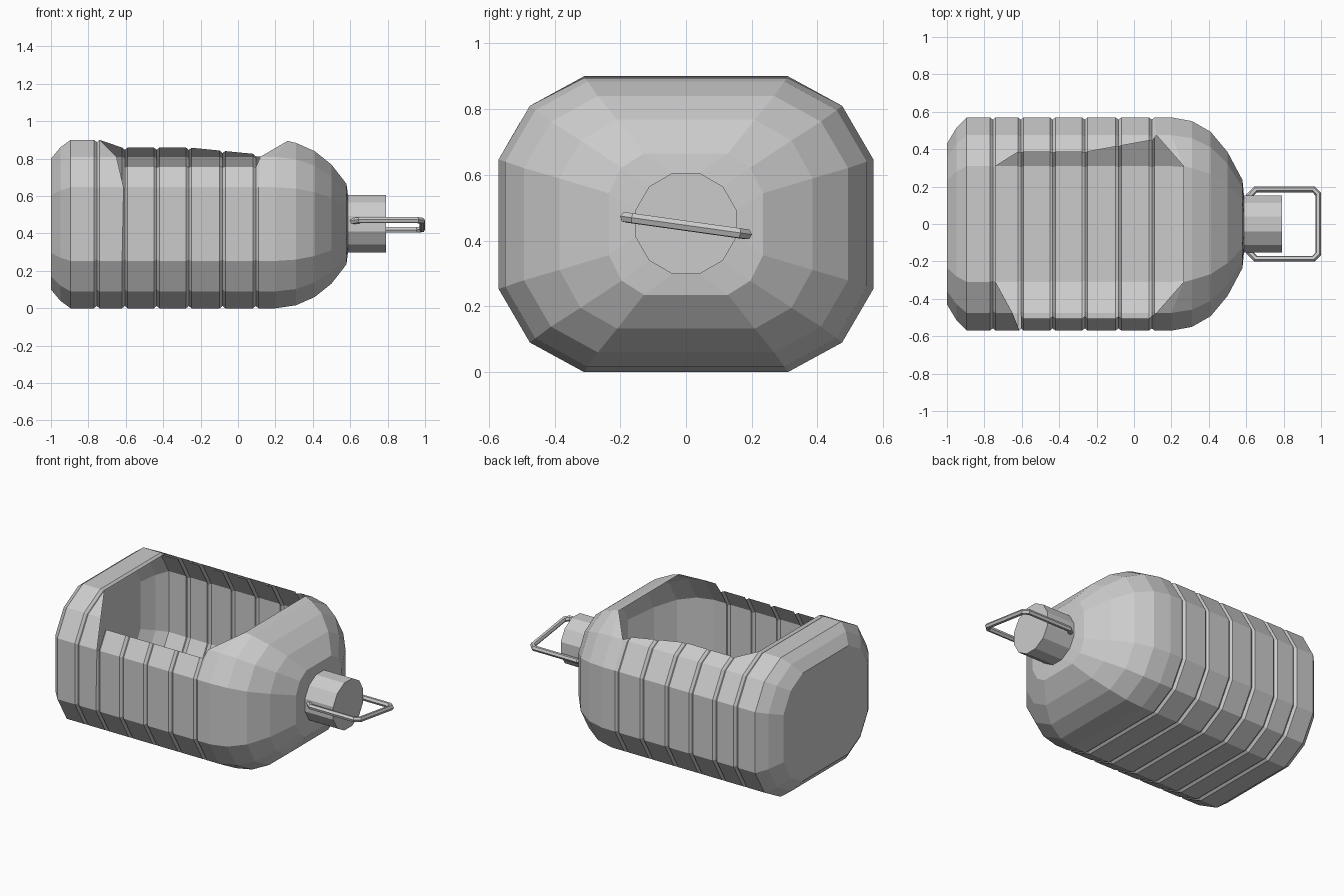
import bpy, bmesh, math

if "Cube" in bpy.data.objects:
    bpy.data.objects.remove(bpy.data.objects["Cube"])

# Twelve-sided half-section on the +y upper quadrant, mirrored into a full loop
Q = [(0.57, 0.197), (0.475, 0.36), (0.31, 0.45)]
SECTION = (Q + [(-y, z) for y, z in reversed(Q)]
           + [(-y, -z) for y, z in Q] + [(y, -z) for y, z in reversed(Q)])
CZ = 0.452


def ring(x, hy, hz):
    return [(x, y * hy / 0.57, CZ - 0.002 + z * hz / 0.45) for y, z in SECTION]


def circle(x, r):
    return [(x, r * math.cos(math.radians(15 + 30 * k)),
             CZ + r * math.sin(math.radians(15 + 30 * k))) for k in range(12)]


# Base chamfer, grooved body, domed shoulder, neck
rings = [ring(-1, 0.43, 0.35), ring(-0.95, 0.513, 0.41), ring(-0.895, 0.57, 0.45)]
for i, g in enumerate((-0.755, -0.605, -0.435, -0.263, -0.083, 0.095)):
    rings += [ring(g - 0.015, 0.57, 0.45), ring(g, 0.558, 0.438), ring(g + 0.015, 0.57, 0.45)]
a, b, d, e = 5, 6, 20, 21      # rings bounding the cut-out window
rings += [ring(x, hy, hz) for x, hy, hz in (
    (0.2, 0.57, 0.45), (0.31, 0.55, 0.434), (0.41, 0.493, 0.39),
    (0.5, 0.385, 0.318), (0.58, 0.235, 0.215))]
rings += [circle(0.588, 0.159), circle(0.79, 0.159)]


# Ragged rim of the cut-out: slide the upper corners along the chamfers
def back_rim(x):
    y = 0.385 if x < -0.26 else 0.385 + (x + 0.26) * 0.18
    return y, 0.9 - (y - 0.31) * 0.545


for i in range(b, d):
    x = rings[i][0][0]
    inset = 0.012 if i % 3 == 1 else 0
    y, z = back_rim(x)
    rings[i][2] = (x, y - inset * 0.5, z - inset)
    rings[i][4] = (x, -0.505 + inset, 0.76 - inset * 0.5)
rings[b][3] = rings[a][3]
rings[b][4] = (-0.65, -0.475, 0.81)
rings[b][5] = (-0.612, -0.57, 0.647)
rings[d][1] = rings[d][2] = (0.12, 0.475, 0.81)
rings[d][3] = rings[d][4] = (0.12, -0.475, 0.81)
rings[e][2] = (0.265, 0.31, 0.895)
rings[e][3] = (0.265, -0.31, 0.895)


def is_open(i, k):
    return ((k == 2 and a <= i < e) or (k == 3 and b <= i < d) or (k == 4 and i == b))


# Bottle shell
bm = bmesh.new()
vs = [[bm.verts.new(p) for p in r] for r in rings]
for i in range(len(vs) - 1):
    for k in range(12):
        if not is_open(i, k):
            n = (k + 1) % 12
            bm.faces.new((vs[i][k], vs[i + 1][k], vs[i + 1][n], vs[i][n]))
bm.faces.new(vs[0])
bm.faces.new(vs[-1])
bmesh.ops.remove_doubles(bm, verts=bm.verts, dist=1e-4)
loose = [v for v in bm.verts if not v.link_faces]
bmesh.ops.delete(bm, geom=loose, context='VERTS')
bmesh.ops.recalc_face_normals(bm, faces=bm.faces)
mesh = bpy.data.meshes.new("bottle_shell")
bm.to_mesh(mesh)
bm.free()
bpy.context.collection.objects.link(bpy.data.objects.new("bottle_shell", mesh))

# Wire loop on the neck, slightly twisted
half = [(0.612, 0.145), (0.65, 0.185), (0.96, 0.185), (0.985, 0.16)]
path = half + [(x, -y) for x, y in reversed(half)]
curve = bpy.data.curves.new("hanging_loop", 'CURVE')
curve.dimensions = '3D'
curve.bevel_depth = 0.017
curve.bevel_resolution = 1
curve.use_fill_caps = True
sp = curve.splines.new('POLY')
sp.points.add(len(path) - 1)
for p, (x, y) in zip(sp.points, path):
    p.co = (x, y, 0.445 - 0.14 * y, 1)
sp.use_smooth = False
bpy.context.collection.objects.link(bpy.data.objects.new("hanging_loop", curve))
